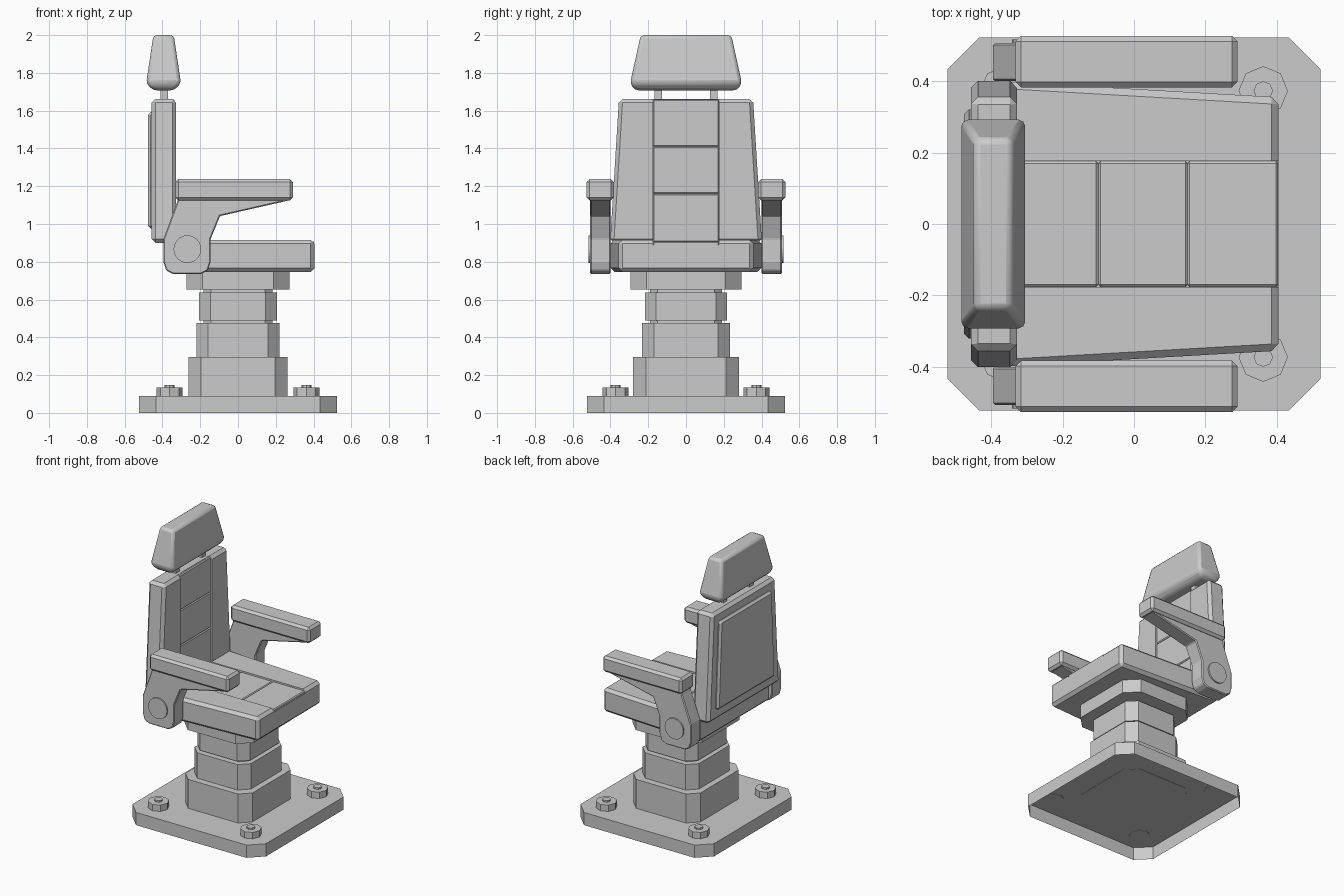
import bpy, bmesh, math

if "Cube" in bpy.data.objects:
    bpy.data.objects.remove(bpy.data.objects["Cube"])

CHANNEL = 0.176  # half width of the recessed centre channel in the cushions


def loft(name, loops, bevel=0.0, segments=1, open_start=False):
    """Skin a stack of equal-length point loops, cap the ends, bevel the outer edges."""
    bm = bmesh.new()
    rings = [[bm.verts.new(p) for p in loop] for loop in loops]
    n = len(rings[0])
    for a, b in zip(rings, rings[1:]):
        for i in range(n):
            j = (i + 1) % n
            bm.faces.new((a[i], a[j], b[j], b[i]))
    start_cap = bm.faces.new(rings[0])
    bm.faces.new(rings[-1])
    bmesh.ops.recalc_face_normals(bm, faces=bm.faces[:])
    # Bevel sharp edges, but leave the channel edges crisp
    weight = bm.edges.layers.float.new("bevel_weight_edge")
    for e in bm.edges:
        in_channel = "cushion" in name and all(abs(v.co.y) < CHANNEL + 0.001 for v in e.verts)
        e[weight] = float(e.calc_face_angle() > math.radians(20) and not in_channel)
    if open_start:
        bm.faces.remove(start_cap)
    mesh = bpy.data.meshes.new(name)
    bm.to_mesh(mesh)
    bm.free()
    obj = bpy.data.objects.new(name, mesh)
    bpy.context.collection.objects.link(obj)
    if bevel:
        mod = obj.modifiers.new("bevel", 'BEVEL')
        mod.width = bevel
        mod.segments = segments
        mod.limit_method = 'WEIGHT'
    return obj


def prism(name, profile, axis, lo, hi, bevel=0.0, segments=1, open_start=False):
    """Extrude a 2D profile along an axis; the profile uses the other two axes in order."""
    def place(p, d):
        q = list(p)
        q.insert("xyz".index(axis), d)
        return q
    return loft(name, [[place(p, d) for p in profile] for d in (lo, hi)], bevel, segments, open_start)


def rect(a0, a1, b0, b1):
    return [(a0, b0), (a1, b0), (a1, b1), (a0, b1)]


def octagon(hx, hy, c):
    return [(hx, -hy + c), (hx, hy - c), (hx - c, hy), (-hx + c, hy),
            (-hx, hy - c), (-hx, -hy + c), (-hx + c, -hy), (hx - c, -hy)]


def ngon(a, b, r, n):
    return [(a + r * math.cos(math.tau * i / n), b + r * math.sin(math.tau * i / n)) for i in range(n)]


def channel_section(w, bottom, floor, top):
    """Cushion cross-section: a block with a shallow channel along the middle of its face."""
    c = CHANNEL
    return [(-w, bottom), (w, bottom), (w, top), (c, top), (c, floor), (-c, floor), (-c, top), (-w, top)]


# Floor plate (open underneath) and stepped pedestal
prism("base_plate", octagon(0.523, 0.523, 0.09), 'z', 0, 0.09, open_start=True)
for name, hx, hy, c, lo, hi in [
        ("pedestal_lower", 0.262, 0.28, 0.067, 0.088, 0.295),
        ("pedestal_middle", 0.22, 0.232, 0.062, 0.295, 0.475),
        ("pedestal_core", 0.182, 0.19, 0.04, 0.47, 0.66),
        ("pedestal_upper", 0.206, 0.218, 0.06, 0.49, 0.637),
        ("seat_mount", 0.272, 0.295, 0.085, 0.653, 0.752)]:
    prism(name, octagon(hx, hy, c), 'z', lo, hi)

# Anchor bolts
for sx in (-1, 1):
    for sy in (-1, 1):
        x, y = 0.362 * sx, 0.373 * sy
        prism("anchor_nut", ngon(x, y, 0.069, 8), 'z', 0.088, 0.135)
        prism("anchor_stud", ngon(x, y, 0.027, 8), 'z', 0.13, 0.147)

# Seat cushion, wider at the rear, with panels in its channel
loft("seat_cushion", [[(x, y, z) for y, z in channel_section(w, 0.747, 0.89, 0.916)]
                      for x, w in ((-0.38, 0.4), (0.405, 0.355))], 0.02)
for lo, hi in [(-0.36, -0.1), (-0.1, 0.15), (0.15, 0.403)]:
    prism("seat_panel", rect(lo, hi, -CHANNEL, CHANNEL), 'z', 0.86, 0.908, 0.006)

# Back cushion, narrower at the top, with panels in its channel
loft("back_cushion", [[(x, y, z) for y, x in channel_section(w, -0.457, -0.35, -0.327)]
                      for z, w in ((0.9, 0.402), (1.662, 0.355))], 0.02)
for lo, hi in [(0.905, 1.16), (1.16, 1.41), (1.41, 1.66)]:
    prism("back_panel", rect(-CHANNEL, CHANNEL, lo, hi), 'x', -0.38, -0.335, 0.006)
prism("back_cover", [(-0.322, 0.975), (0.322, 0.975), (0.29, 1.592), (-0.29, 1.592)],
      'x', -0.476, -0.43, 0.014)

# Headrest
head = []
for z, x0, x1, hy in [(1.708, -0.45, -0.338, 0.27), (1.745, -0.486, -0.302, 0.296), (2.0, -0.448, -0.34, 0.24)]:
    head.append([(a, b, z) for a, b in rect(x0, x1, -hy, hy)])
headrest = loft("headrest", head, 0.018, 2)

for s, side in ((-1, "right"), (1, "left")):
    prism(side + "_headrest_post", rect(-0.41, -0.37, 0.147 * s - 0.02, 0.147 * s + 0.02), 'z', 1.62, 1.75)

    # Arm bracket, pivot disc and pad
    bracket = [(-0.315, 1.14), (-0.325, 1.11), (-0.395, 0.92), (-0.395, 0.80), (-0.38, 0.753), (-0.345, 0.735),
               (-0.195, 0.735), (-0.16, 0.753), (-0.145, 0.80), (-0.145, 0.92), (-0.095, 1.042),
               (0.27, 1.125), (0.27, 1.14)]
    prism(side + "_arm_bracket", bracket, 'y', 0.4 * s, 0.507 * s, 0.006)
    prism(side + "_arm_pivot", ngon(-0.268, 0.867, 0.073, 24), 'y', 0.45 * s, 0.517 * s)
    prism(side + "_armrest_pad", rect(-0.332, 0.29, 1.125, 1.238), 'y', 0.382 * s, 0.527 * s, 0.016)

# Soft shading on the rounded headrest
bpy.context.view_layer.objects.active = headrest
headrest.select_set(True)
bpy.ops.object.shade_smooth_by_angle(angle=math.radians(35))
